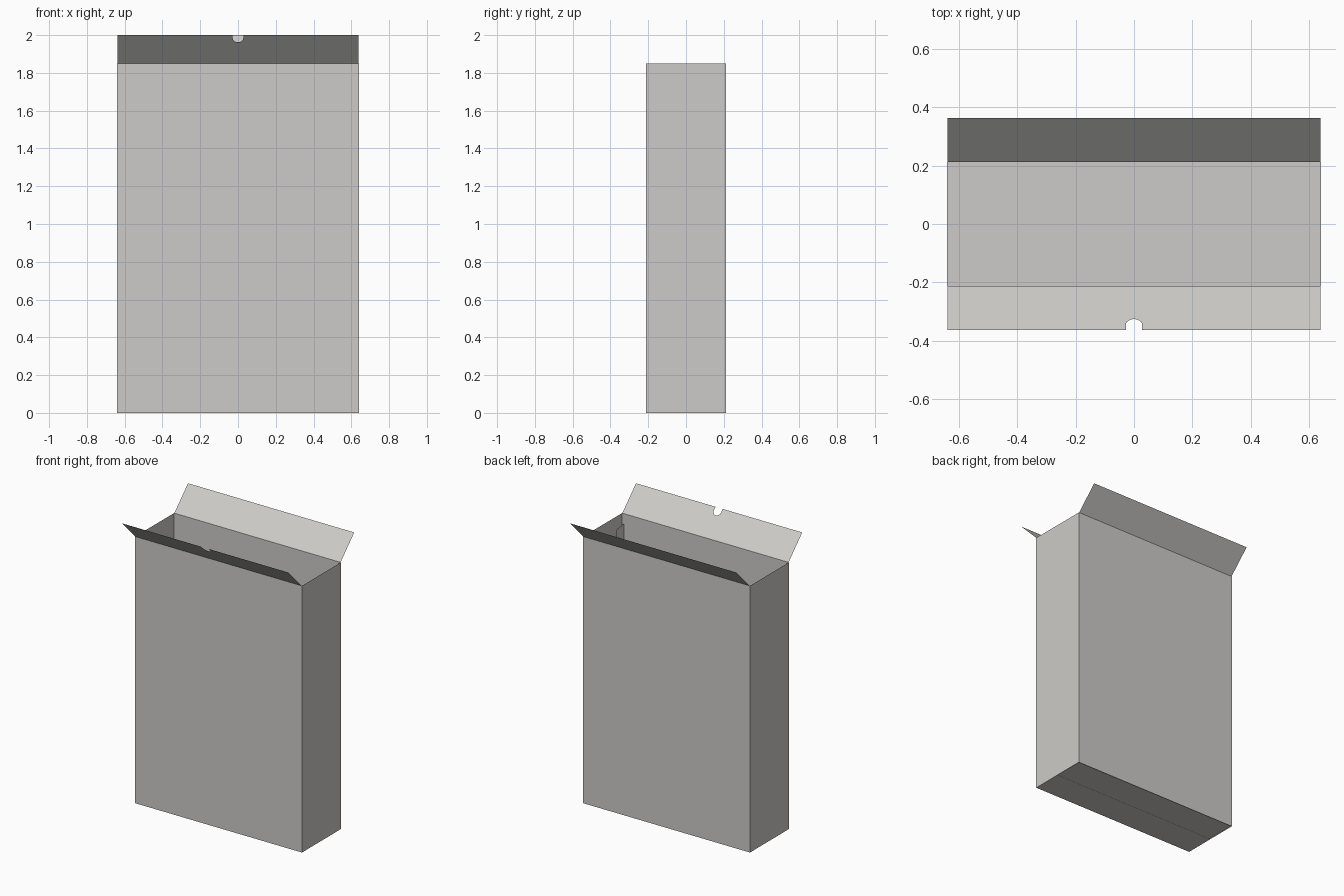
import bpy, math

if "Cube" in bpy.data.objects:
    bpy.data.objects.remove(bpy.data.objects["Cube"])

W, D, H = 0.64, 0.213, 1.85     # half width, half depth, wall height
FLAP = 0.15                     # rise and reach of the open flaps
FLOOR = 0.006

card = bpy.data.materials.new("grey card")
card.diffuse_color = (0.61, 0.60, 0.58, 1)
card.use_nodes = True
card.node_tree.nodes["Principled BSDF"].inputs["Base Color"].default_value = card.diffuse_color


def sheet(name, *faces):
    """Thin card part made from one or more corner loops."""
    verts = [v for f in faces for v in f]
    index, n = [], 0
    for f in faces:
        index.append(list(range(n, n + len(f))))
        n += len(f)
    mesh = bpy.data.meshes.new(name)
    mesh.from_pydata(verts, [], index)
    mesh.materials.append(card)
    obj = bpy.data.objects.new(name, mesh)
    bpy.context.collection.objects.link(obj)
    return obj


# Four upright walls, facing outward
corners = [(-W, -D), (W, -D), (W, D), (-W, D)]
for i, name in enumerate(["front_wall", "right_wall", "back_wall", "left_wall"]):
    (ax, ay), (bx, by) = corners[i], corners[(i + 1) % 4]
    sheet(name, [(ax, ay, 0), (bx, by, 0), (bx, by, H), (ax, ay, H)])

# Full floor panel with a half-depth closing panel beneath it
sheet("floor", [(-W, D, FLOOR), (W, D, FLOOR), (W, -D, FLOOR), (-W, -D, FLOOR)])
sheet("bottom_flap", [(-W, 0, 0), (W, 0, 0), (W, -D, 0), (-W, -D, 0)])

# Back flap, folded open at 45 degrees
F = W - 0.002
sheet("back_flap", [(F, D, H), (-F, D, H),
                    (-F, D + FLAP, H + FLAP), (F, D + FLAP, H + FLAP)])

# Front flap with a rounded thumb notch in its free edge
R, STRAIGHT = 0.028, 0.025
length = FLAP * math.sqrt(2)
outline = [(-F, 0), (F, 0), (F, length), (R, length)]
for k in range(13):
    a = math.pi * k / 12
    outline.append((R * math.cos(a), length - STRAIGHT - R * math.sin(a)))
outline += [(-R, length), (-F, length)]
s = math.sqrt(0.5)
sheet("front_flap", [(x, -D - d * s, H + d * s) for x, d in outline])

# Glue tab inside the right wall, joined to the front wall
T = W - 0.015
sheet("glue_tab", [(T, -D, 0.07), (T, -D + 0.083, 0.08),
                   (T, -D + 0.083, H - 0.08), (T, -D, H - 0.07)])
